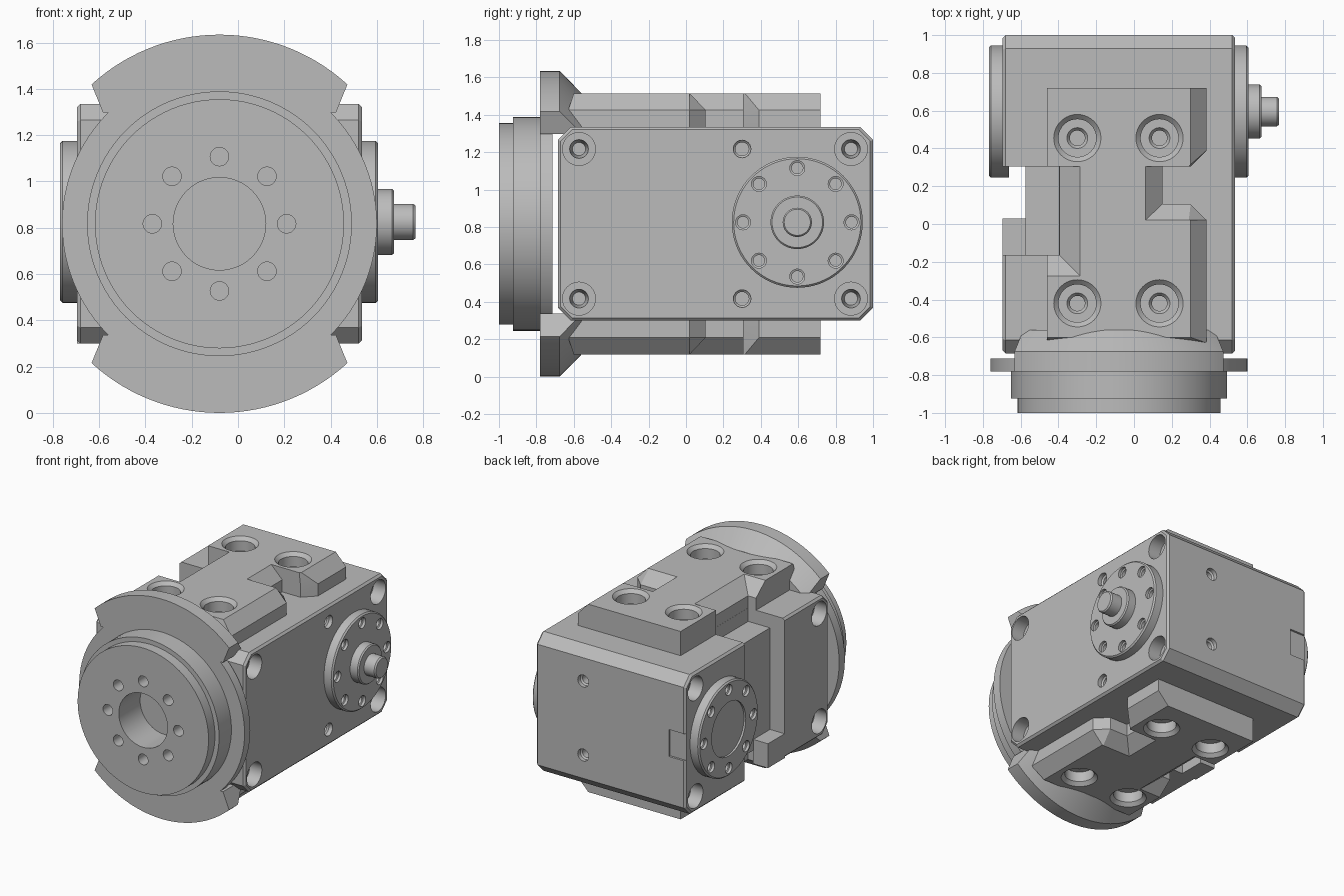
import bpy, bmesh
from math import cos, sin, pi
from mathutils import Vector, Matrix

old = bpy.data.objects.get("Cube")
if old:
    bpy.data.objects.remove(old, do_unlink=True)

CX, CZ = -0.08, 0.817           # main axis
SHAFT_Y = 0.595                 # cross shaft position
X_LEFT, X_RIGHT = -0.695, 0.535
TOP = 1.335
X, Y, Z = Vector((1, 0, 0)), Vector((0, 1, 0)), Vector((0, 0, 1))

grey = bpy.data.materials.new("machined grey")
grey.use_nodes = True
grey.diffuse_color = (0.5, 0.5, 0.5, 1)
grey.node_tree.nodes["Principled BSDF"].inputs["Base Color"].default_value = (0.5, 0.5, 0.5, 1)


def skin(bm, rings):
    """Closed solid through rings of equal vertex count."""
    rings = [[bm.verts.new(p) for p in r] for r in rings]
    n = len(rings[0])
    for a, b in zip(rings, rings[1:]):
        for i in range(n):
            j = (i + 1) % n
            bm.faces.new((a[i], a[j], b[j], b[i]))
    bm.faces.new(rings[0][::-1])
    bm.faces.new(rings[-1])


def lathe(bm, profile, origin, axis, seg=48):
    """Solid of revolution from (radius, height) pairs along an axis."""
    q = Z.rotation_difference(axis)
    o = Vector(origin)
    skin(bm, [[o + q @ Vector((r * cos(2 * pi * i / seg), r * sin(2 * pi * i / seg), h))
               for i in range(seg)] for r, h in profile])


def box(bm, lo, hi):
    (a, b, c), (d, e, f) = lo, hi
    skin(bm, [[(a, b, z), (d, b, z), (d, e, z), (a, e, z)] for z in (c, f)])


def finish(name, bm):
    bmesh.ops.recalc_face_normals(bm, faces=bm.faces)
    mesh = bpy.data.meshes.new(name)
    bm.to_mesh(mesh)
    bm.free()
    mesh.materials.append(grey)
    ob = bpy.data.objects.new(name, mesh)
    bpy.context.collection.objects.link(ob)
    return ob


def activate(ob):
    bpy.ops.object.select_all(action='DESELECT')
    ob.select_set(True)
    bpy.context.view_layer.objects.active = ob


def smooth(ob):
    activate(ob)
    bpy.ops.object.shade_smooth_by_angle(angle=0.5)


def boolean(ob, bm, op='DIFFERENCE'):
    cutter = finish("cutter", bm)
    cutter.hide_render = True
    activate(ob)
    mod = ob.modifiers.new("cut", 'BOOLEAN')
    mod.operation, mod.object, mod.solver = op, cutter, 'EXACT'
    bpy.ops.object.modifier_apply(modifier=mod.name)
    bpy.data.objects.remove(cutter, do_unlink=True)


def mirror_down(ob, name):
    """Copy of a part flipped to the underside."""
    bm = bmesh.new()
    bm.from_mesh(ob.data)
    bm.transform(Matrix.Translation((0, 0, 2 * CZ)) @ Matrix.Scale(-1, 4, Z))
    smooth(finish(name, bm))


# Housing: chamfered block with fine edge breaks
BOT, C = 2 * CZ - TOP, 0.07
side = [(-0.685, BOT + C), (-0.615, BOT), (0.93, BOT), (1, BOT + C),
        (1, TOP - C), (0.93, TOP), (-0.615, TOP), (-0.685, TOP - C)]
bm = bmesh.new()
skin(bm, [[(x, y, z) for y, z in side] for x in (X_LEFT, X_RIGHT)])
housing = finish("housing", bm)
bev = housing.modifiers.new("edge", 'BEVEL')
bev.width, bev.limit_method, bev.angle_limit = 0.015, 'ANGLE', 1.1
activate(housing)
bpy.ops.object.modifier_apply(modifier="edge")

# Left recess, shallow pockets beside the plates, and rear slot
bm = bmesh.new()
box(bm, (-0.9, -0.165, 0), (-0.575, 0.305, 2))
boolean(housing, bm)
bm = bmesh.new()
box(bm, (-0.6, -0.165, TOP - 0.1), (-0.396, 0.305, 1.6))
box(bm, (-0.6, -0.165, 0), (-0.396, 0.305, BOT + 0.1))
box(bm, (-0.8, 0.985, 0.72), (-0.56, 1.1, 0.92))
boolean(housing, bm)

# Mounting bores in both sides, and two in the back
bm = bmesh.new()
for x, axis in ((X_LEFT, X), (X_RIGHT, -X)):
    for dz in (-0.4, 0.4):
        for y in (-0.572, 0.882):
            lathe(bm, [(0.088, -0.05), (0.088, 0.1), (0.05, 0.1), (0.035, 0.2)],
                  (x, y, CZ + dz), axis, 32)
        if axis.x < 0:
            lathe(bm, [(0.047, -0.05), (0.047, 0.03), (0.036, 0.04), (0.036, 0.12)],
                  (x, 0.3, CZ + dz), axis, 24)
for dz in (-0.275, 0.275):
    lathe(bm, [(0.045, -0.05), (0.045, 0.03), (0.034, 0.04), (0.034, 0.12)],
          (0.145, 1, CZ + dz), -Y, 24)
boolean(housing, bm)
smooth(housing)

bm = bmesh.new()
box(bm, (X_LEFT, -0.17, BOT), (-0.57, 0.03, 0.48))
finish("recess_block", bm)

# Mounting plate: outline at the base and at the chamfered top
base = [(-.46, .72), (-.46, .305), (-.395, .305), (-.395, -.165), (-.46, -.165),
        (-.46, -.63), (.385, -.63), (.385, .02), (.30, .105), (.15, .105),
        (.15, .305), (.30, .305), (.385, .39), (.385, .72)]
crown = [(-.46, .72), (-.46, .305), (-.285, .305), (-.285, -.275), (-.46, -.275),
         (-.46, -.60), (.30, -.60), (.30, .02), (.29, .02), (.06, .02),
         (.06, .305), (.29, .305), (.30, .315), (.30, .72)]
bm = bmesh.new()
skin(bm, [[(x, y, z) for x, y in ring]
          for ring, z in ((base, TOP - 0.005), (base, 1.425), (crown, 1.515))])
plate = finish("top_plate", bm)
bm = bmesh.new()
for x in (-0.30, 0.135):
    for y in (0.455, -0.42):
        lathe(bm, [(0.125, -0.05), (0.125, 0.0), (0.1, 0.025), (0.1, 0.1),
                   (0.055, 0.1), (0.04, 0.12), (0.04, 0.17)], (x, y, 1.515), -Z, 40)
boolean(plate, bm)
smooth(plate)
mirror_down(plate, "bottom_plate")

# Front flange wing: conical-backed disc trimmed to a sector
bm = bmesh.new()
lathe(bm, [(0.817, -0.78), (0.817, -0.675), (0.70, -0.56)], (CX, 0, CZ), Y, 128)
wing = finish("top_wing", bm)
bm = bmesh.new()
sector = [(-0.503, 0.48), (0.503, 0.48), (0.65, 0.84), (-0.65, 0.84)]
skin(bm, [[(CX + x, y, CZ + z) for x, z in sector] for y in (-0.9, -0.5)])
boolean(wing, bm, 'INTERSECT')
smooth(wing)
mirror_down(wing, "bottom_wing")

# Output hub with bore and bolt circle
bm = bmesh.new()
lathe(bm, [(0.538, -1), (0.538, -0.925), (0.572, -0.925), (0.572, -0.78),
           (0.68, -0.78), (0.68, -0.713)], (CX, 0, CZ), Y, 96)
hub = finish("output_hub", bm)
bm = bmesh.new()
lathe(bm, [(0.2, -1.1), (0.2, -0.75)], (CX, 0, CZ), Y, 48)
for k in range(8):
    a = k * pi / 4
    lathe(bm, [(0.04, -1.1), (0.04, -0.88)],
          (CX + 0.29 * cos(a), 0, CZ + 0.29 * sin(a)), Y, 24)
boolean(hub, bm)
smooth(hub)


# Side covers with bolt circles
def cover(name, x, axis, recess):
    bm = bmesh.new()
    lathe(bm, [(0.35, -0.105), (0.35, -0.01), (0.34, 0)], (x, SHAFT_Y, CZ + 0.008), axis, 72)
    ob = finish(name, bm)
    bm = bmesh.new()
    for k in range(8):
        a = k * pi / 4
        lathe(bm, [(0.04, -0.05), (0.04, 0.02), (0.03, 0.025), (0.03, 0.09)],
              (x, SHAFT_Y + 0.29 * cos(a), CZ + 0.008 + 0.29 * sin(a)), -axis, 24)
    if recess:
        lathe(bm, [(0.2, -0.05), (0.2, 0.015)], (x, SHAFT_Y, CZ + 0.008), -axis)
    boolean(ob, bm)
    smooth(ob)


cover("right_cover", 0.605, X, False)
cover("left_cover", -0.768, -X, True)

# Input shaft with shoulder
bm = bmesh.new()
lathe(bm, [(0.143, 0.59), (0.143, 0.665), (0.135, 0.674), (0.078, 0.674),
           (0.078, 0.757), (0.07, 0.767)], (0, SHAFT_Y, CZ + 0.008), X)
smooth(finish("input_shaft", bm))
